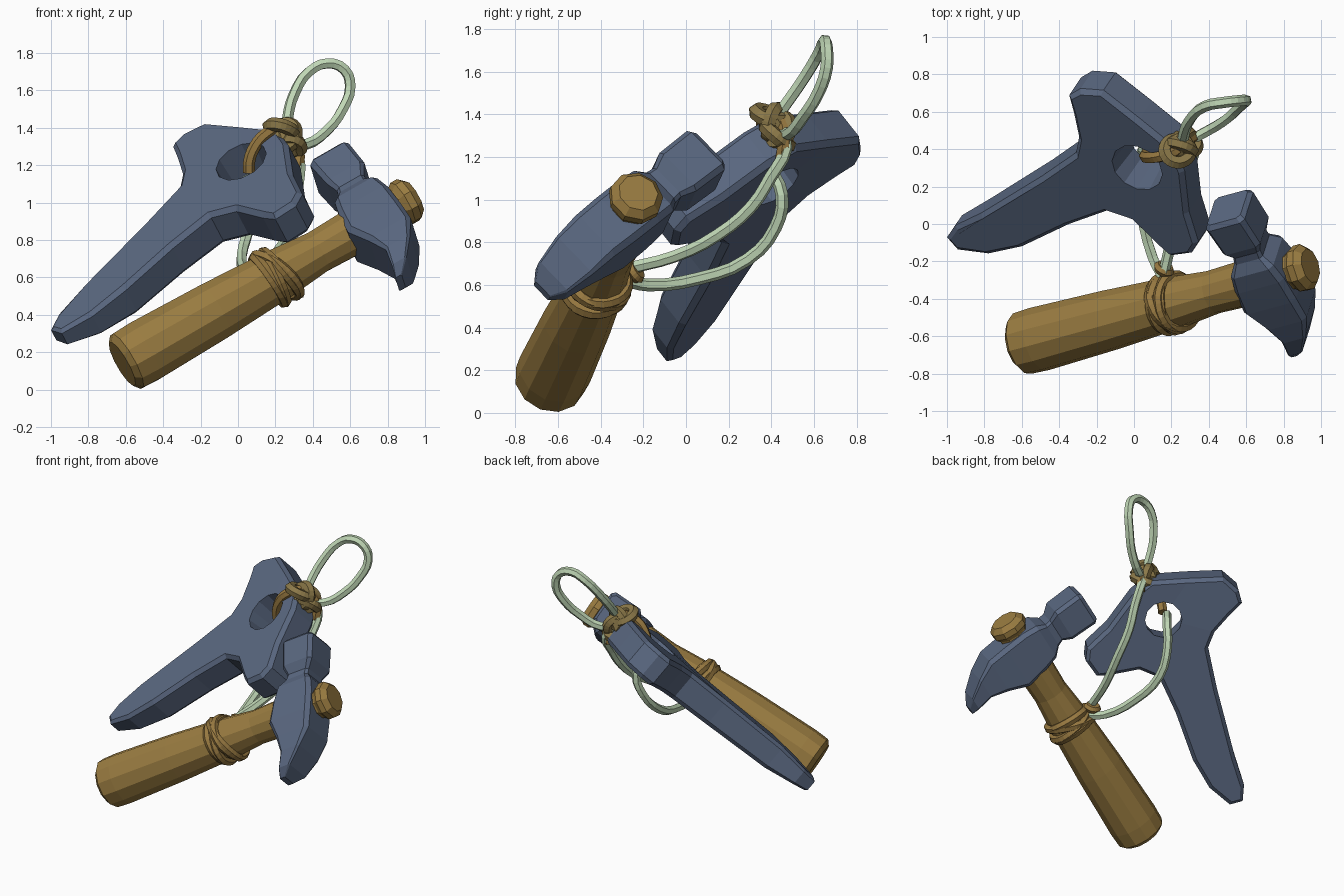
import bpy, bmesh, math, random
from mathutils import Vector as V, Matrix

if "Cube" in bpy.data.objects:
    bpy.data.objects.remove(bpy.data.objects["Cube"])

random.seed(4)

def material(name, rgb):
    m = bpy.data.materials.new(name)
    m.diffuse_color = (*rgb, 1)
    m.use_nodes = True
    m.node_tree.nodes["Principled BSDF"].inputs["Base Color"].default_value = m.diffuse_color
    return m

WOOD = material("brown wood", (.32, .2, .052))
CORD = material("brown cord", (.31, .19, .052))
KNOT = material("olive knot", (.26, .19, .066))
STEEL = material("blue steel", (.1, .135, .213))
STRING = material("pale green string", (.523, .674, .462))

def frame(origin, a, b, c):
    """Matrix whose local x, y, z run along a, b, c."""
    m = Matrix((a, b, c)).transposed().to_4x4()
    m.translation = origin
    return m

def finish(name, bm, mat):
    bmesh.ops.recalc_face_normals(bm, faces=bm.faces)
    me = bpy.data.meshes.new(name)
    bm.to_mesh(me)
    bm.free()
    me.materials.append(mat)
    ob = bpy.data.objects.new(name, me)
    bpy.context.collection.objects.link(ob)
    return ob

def loft(name, rings, mat, world):
    bm = bmesh.new()
    rows = [[bm.verts.new(world @ V(p)) for p in r] for r in rings]
    for r, q in zip(rows, rows[1:]):
        for i in range(len(r)):
            j = (i + 1) % len(r)
            bm.faces.new((r[i], r[j], q[j], q[i]))
    bm.faces.new(rows[0])
    bm.faces.new(rows[-1])
    return finish(name, bm, mat)

def rope(name, pts, radius, mat, closed=False):
    cu = bpy.data.curves.new(name, 'CURVE')
    cu.dimensions = '3D'
    cu.bevel_depth, cu.bevel_resolution = radius, 1
    cu.resolution_u, cu.use_fill_caps = 3, True
    sp = cu.splines.new('BEZIER')
    sp.bezier_points.add(len(pts) - 1)
    for bp, p in zip(sp.bezier_points, pts):
        bp.co = p
        bp.handle_left_type = bp.handle_right_type = 'AUTO'
    sp.use_cyclic_u = closed
    tmp = bpy.data.objects.new(name, cu)
    bpy.context.collection.objects.link(tmp)
    me = bpy.data.meshes.new_from_object(tmp.evaluated_get(bpy.context.evaluated_depsgraph_get()))
    bpy.data.objects.remove(tmp)
    me.name = name
    me.materials.clear()
    me.materials.append(mat)
    me.shade_flat()
    ob = bpy.data.objects.new(name, me)
    bpy.context.collection.objects.link(ob)
    return ob

def coil(name, centre, axis, r, thick, mat, tilt=0, n=9):
    """Closed turn of cord around an axis, a little uneven."""
    axis = V(axis).normalized()
    e1 = axis.orthogonal().normalized()
    e2 = axis.cross(e1)
    ph = random.uniform(0, 6.28)
    pts = []
    for i in range(n):
        a = i * math.tau / n
        rr = r * random.uniform(.96, 1.05)
        pts.append(V(centre) + rr * (math.cos(a) * e1 + math.sin(a) * e2) + axis * tilt * math.cos(a + ph))
    return rope(name, pts, thick, mat, True)

# Hammer: local x along the handle, y along the head, z across the head
H = V((.845, .228, .484)).normalized()
U = V((-.489, .697, .524))
U = (U - H * U.dot(H)).normalized()
HAMMER = frame(V((.72, -.284, .905)), H, U, H.cross(U))

def round_ring(x, r, n=12):
    return [(x, r * math.cos(i * math.tau / n), r * math.sin(i * math.tau / n)) for i in range(n)]

# Handle and the end showing beyond the head
loft("hammer_handle", [round_ring(x, r) for x, r in
     ((-1.585, .135), (-1.555, .17), (-1.45, .175), (-1.0, .163), (-.6, .142), (-.35, .118), (-.15, .125), (0, .115))],
     WOOD, HAMMER)
loft("handle_end", [round_ring(x, r, 9) for x, r in ((.0, .1), (.16, .105), (.19, .128), (.23, .128), (.265, .095))],
     WOOD, HAMMER)

# Head: chamfered rectangular sections from the striking face to the claw tip
def box_ring(u, hc, hh, vh):
    c = .2 * min(hh, vh)
    return [(hc + x, u, z) for x, z in ((hh, vh - c), (hh - c, vh), (c - hh, vh), (-hh, vh - c),
                                        (-hh, c - vh), (c - hh, -vh), (hh - c, -vh), (hh, c - vh))]

loft("hammer_head", [box_ring(*s) for s in
     ((.52, .04, .105, .11), (.495, .04, .122, .13), (.31, .035, .118, .127), (.25, .025, .085, .095),
      (.21, .015, .09, .10), (.15, .01, .135, .135), (.05, 0, .155, .14), (-.1, -.02, .165, .14), (-.24, 0, .13, .135),
      (-.36, -.02, .076, .125), (-.47, -.08, .045, .10), (-.52, -.125, .02, .05))], STEEL, HAMMER)

# Cord wound around the handle
for i, (off, tilt) in enumerate(((-.655, .02), (-.62, -.025), (-.58, .035), (-.61, .055))):
    coil(f"handle_wrap_{i + 1}", HAMMER @ V((off, 0, 0)), H, .14, .03, CORD, tilt)
coil("wrap_knot", (.16, -.24, .66), (.2, 1, .3), .03, .027, CORD, .01, 6)

# Flat tool: local x along the shank, y along the head bar, z through the plate
N0, B0 = V((-.379, -.642, .667)), V((-.48, .75, .45))
N = (N0 + .08 * B0 + .04 * B0.cross(N0)).normalized()
B = (B0 - N * B0.dot(N)).normalized()
PLATE = frame(V((.07, .325, 1.12)), B.cross(N), B, N)
outline = [(-.17, .55), (-.08, .575), (.05, .535), (.17, .32), (.28, .11), (.26, -.05), (.15, -.3), (.105, -.49),
           (.03, -.545), (-.10, -.535), (-.14, -.46), (-.21, -.27), (-.33, -.185), (-.6, -.215), (-.95, -.285),
           (-1.18, -.29), (-1.36, -.235), (-1.385, -.15), (-1.29, -.085), (-1.08, -.035), (-.6, .105), (-.32, .2),
           (-.25, .29), (-.2, .44)]

def plate_ring(d, inset):
    ring = []
    for i, p in enumerate(outline):
        a, b = V(outline[i - 1]), V(outline[(i + 1) % len(outline)])
        t = (b - a).normalized()
        q = V(p) + V((t.y, -t.x)) * inset
        k = max(0, -q.x - .3)
        thin = 1 - .15 * k - (.35 * (k - .75) / .3 if k > .75 else 0)
        ring.append((q.x, q.y, d * thin + .02 * k))
    return ring

plate = loft("flat_tool", [plate_ring(d, s) for d, s in ((-.112, .025), (-.085, 0), (.08, 0), (.107, .025))], STEEL, PLATE)

# Hole through the plate, a little wider at the front
cutter = loft("hole_cutter", [[(.01 + r * math.cos(i * math.tau / 12), .045 + r * math.sin(i * math.tau / 12), z)
              for i in range(12)] for z, r in ((-.3, .105), (.3, .165))], STEEL, PLATE)
mod = plate.modifiers.new("hole", 'BOOLEAN')
mod.operation, mod.object, mod.solver = 'DIFFERENCE', cutter, 'EXACT'
bpy.context.view_layer.objects.active = plate
bpy.ops.object.modifier_apply(modifier="hole")
bpy.data.objects.remove(cutter)

# Hanging loop and the two strings down to the hammer
rope("hanging_loop", [(.26, .42, 1.38), (.265, .47, 1.45), (.3, .56, 1.58), (.38, .63, 1.70), (.48, .65, 1.745),
     (.57, .66, 1.71), (.6, .66, 1.62), (.56, .62, 1.5), (.48, .55, 1.39), (.36, .48, 1.31), (.27, .43, 1.32)],
     .03, STRING)
rope("outer_string", [(.27, .45, 1.34), (.325, .47, 1.24), (.325, .4, 1.11), (.3, .31, .97), (.27, .15, .835),
     (.21, -.05, .735), (.16, -.26, .68)], .03, STRING)
rope("hole_string", [(.05, .4, 1.14), (.09, .45, 1.02), (.06, .42, .87), (.02, .29, .72), (.04, .06, .63),
     (.1, -.18, .6), (.15, -.28, .62)], .03, STRING)

# Knot at the plate edge and the cord passing through the hole
rope("hole_cord", [(.06, .37, 1.16), (.06, .36, 1.22), (.09, .355, 1.30), (.14, .36, 1.36), (.22, .39, 1.40),
     (.29, .45, 1.36), (.325, .46, 1.27), (.32, .45, 1.19)], .032, CORD)
bm = bmesh.new()
bmesh.ops.create_icosphere(bm, subdivisions=1, radius=.09, matrix=Matrix.Translation((.25, .42, 1.355)))
finish("knot_core", bm, KNOT)
for i, (c, ax) in enumerate((((.23, .39, 1.39), (.5, .5, .8)), ((.26, .43, 1.33), (.9, -.3, .2)),
                             ((.25, .41, 1.36), (.2, .8, -.5)), ((.27, .43, 1.30), (.2, .4, .9)))):
    coil(f"knot_turn_{i + 1}", c, ax, .064, .037, KNOT, .02, 7)
